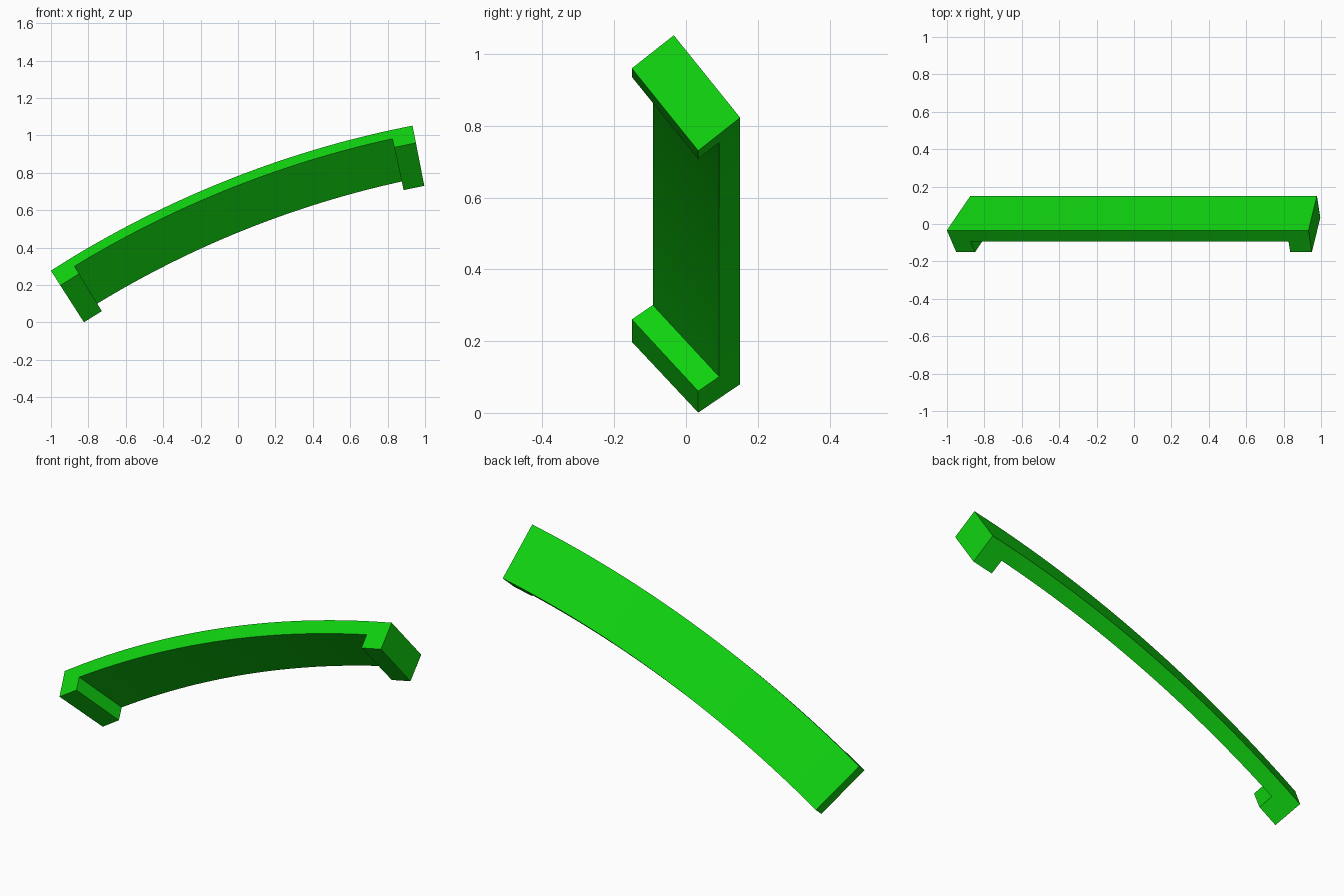
import bpy, bmesh, math

cube = bpy.data.objects.get("Cube")
if cube:
    bpy.data.objects.remove(cube)

# Arc centre and radius in the XZ plane, angles leaning left from vertical
CX, CZ, R = 2.008, -4.427, 5.584
START, END, FOOT = math.radians(32.6), math.radians(11.1), math.radians(1.23)
STEPS = 32

# Tilted cross-section as (y, drop below R): two edges over three depth layers
TOP = [(-0.034, 0.0), (-0.0925, 0.047), (-0.151, 0.094)]
BOTTOM = [(0.151, 0.234), (0.0925, 0.281), (0.034, 0.328)]

green = bpy.data.materials.new("bright green")
green.use_nodes = True
colour = (0.005, 0.65, 0.005, 1.0)
green.diffuse_color = colour
green.node_tree.nodes["Principled BSDF"].inputs["Base Color"].default_value = colour


def point(angle, y, drop):
    r = R - drop
    return (CX - r * math.sin(angle), y, CZ + r * math.cos(angle))


# Stations along the arc: one foot, the curved bar, the other foot
a, b = START - FOOT, END + FOOT
angles = [START] + [a + (b - a) * i / STEPS for i in range(STEPS + 1)] + [END]
last = len(angles) - 2

bm = bmesh.new()
top = [[bm.verts.new(point(t, *p)) for p in TOP] for t in angles]
bot = [[bm.verts.new(point(t, *p)) for p in BOTTOM] for t in angles]

for i in range(last + 1):
    j = i + 1
    depth = 2 if i in (0, last) else 1      # feet are twice as deep as the bar
    bm.faces.new((top[i][0], top[j][0], bot[j][0], bot[i][0]))
    bm.faces.new((top[i][depth], bot[i][depth], bot[j][depth], top[j][depth]))
    for k in range(depth):
        for row in (top, bot):
            bm.faces.new((row[i][k], row[j][k], row[j][k + 1], row[i][k + 1]))

# End caps and the inner walls of the feet
for i, layers in ((0, (0, 1)), (1, (1,)), (last, (1,)), (last + 1, (0, 1))):
    for k in layers:
        bm.faces.new((top[i][k], top[i][k + 1], bot[i][k + 1], bot[i][k]))

bmesh.ops.recalc_face_normals(bm, faces=bm.faces)
mesh = bpy.data.meshes.new("curved_handle")
bm.to_mesh(mesh)
bm.free()
mesh.materials.append(green)

handle = bpy.data.objects.new("curved_handle", mesh)
bpy.context.collection.objects.link(handle)
bpy.ops.object.select_all(action='DESELECT')
handle.select_set(True)
bpy.context.view_layer.objects.active = handle
bpy.ops.object.shade_smooth_by_angle(angle=math.radians(30))
